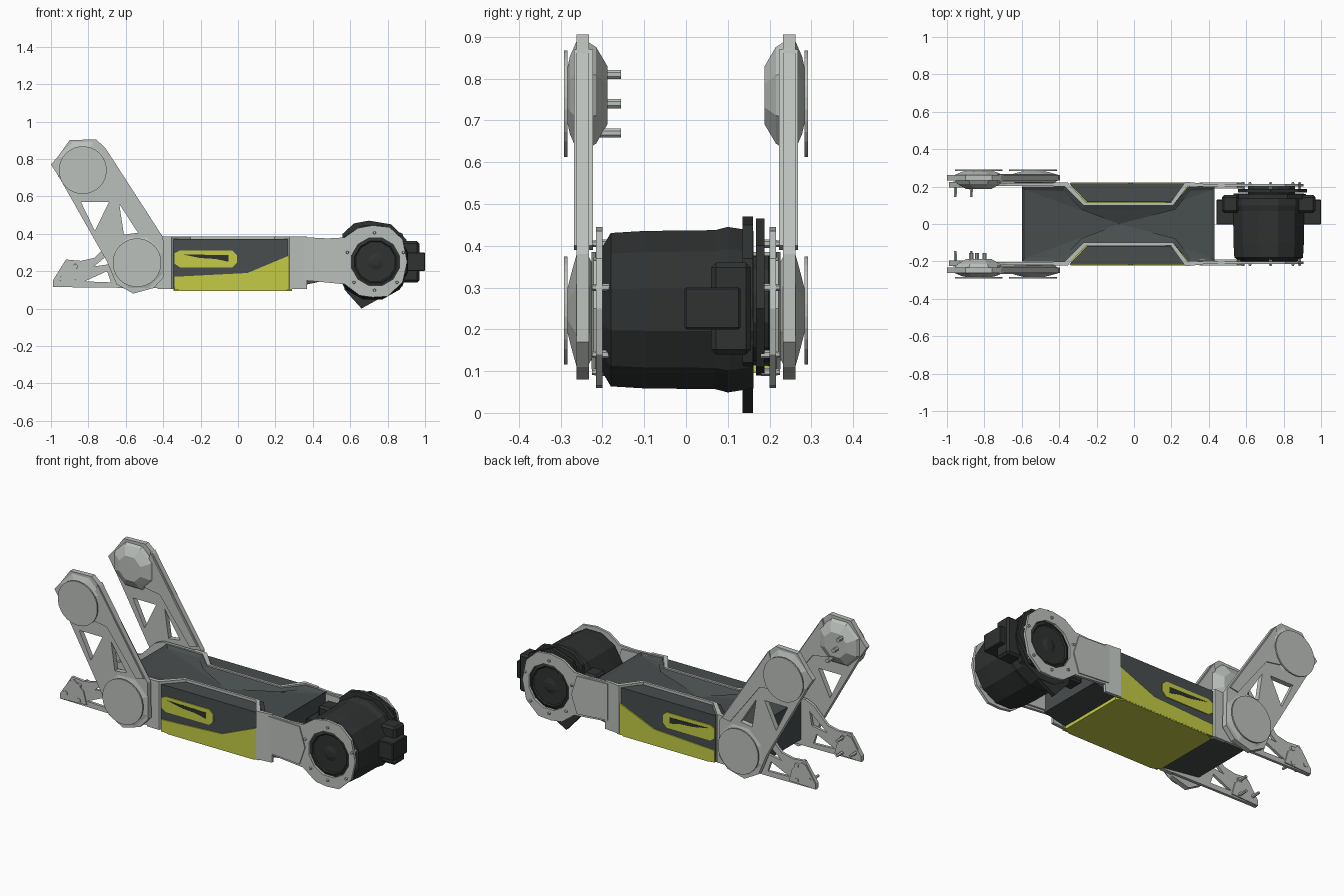
import bpy, bmesh, math
from mathutils import Matrix, Vector

if "Cube" in bpy.data.objects:
    bpy.data.objects.remove(bpy.data.objects["Cube"])

def mat(name, c):
    m = bpy.data.materials.new(name)
    m.diffuse_color = (*c, 1)
    m.use_nodes = True
    m.node_tree.nodes["Principled BSDF"].inputs["Base Color"].default_value = m.diffuse_color
    return m

LIGHT = mat("light_grey", (0.50, 0.53, 0.50))
DARK = mat("charcoal", (0.028, 0.032, 0.031))
SLATE = mat("slate", (0.065, 0.075, 0.075))
LIME = mat("lime", (0.55, 0.60, 0.06))

def finish(name, mesh, m, mirror=False):
    o = bpy.data.objects.new(name, mesh)
    bpy.context.collection.objects.link(o)
    mesh.materials.clear()
    mesh.materials.append(m)
    if mirror:
        mod = o.modifiers.new("mirror", 'MIRROR')
        mod.use_axis = (False, True, False)
    return o

def plate(name, loops, lo, hi, m, side=True, mirror=False):
    """Extrude outlines (first outer, rest holes): along y if side, else along z."""
    cu = bpy.data.curves.new(name, 'CURVE')
    cu.dimensions, cu.fill_mode, cu.extrude = '2D', 'BOTH', (hi - lo) / 2
    for pts in loops:
        s = cu.splines.new('POLY')
        s.points.add(len(pts) - 1)
        for p, (a, b) in zip(s.points, pts):
            p.co = (a, b, 0, 1)
        s.use_cyclic_u = True
    tmp = bpy.data.objects.new("tmp", cu)
    bpy.context.collection.objects.link(tmp)
    dg = bpy.context.evaluated_depsgraph_get()
    me = bpy.data.meshes.new_from_object(tmp.evaluated_get(dg))
    bpy.data.objects.remove(tmp)
    mid = (lo + hi) / 2
    if side:
        me.transform(Matrix.Translation((0, mid, 0)) @ Matrix.Rotation(math.pi / 2, 4, 'X'))
    else:
        me.transform(Matrix.Translation((0, 0, mid)))
    for p in me.polygons:
        p.use_smooth = False
    return finish(name, me, m, mirror)

def ngon(x, z, r, n, turn=0.5):
    return [(x + r * math.cos((i + turn) * math.tau / n),
             z + r * math.sin((i + turn) * math.tau / n)) for i in range(n)]

def lathe(name, x, z, prof, n, m, mirror=False):
    """Faceted solid around a y axis; prof holds (y, radius)."""
    bm = bmesh.new()
    rings = [[bm.verts.new((a, y, b)) for a, b in ngon(x, z, r, n)] for y, r in prof]
    for p, q in zip(rings, rings[1:]):
        for i in range(n):
            bm.faces.new((p[i], p[(i + 1) % n], q[(i + 1) % n], q[i]))
    bm.faces.new(rings[0])
    bm.faces.new(rings[-1])
    bmesh.ops.recalc_face_normals(bm, faces=bm.faces)
    me = bpy.data.meshes.new(name)
    bm.to_mesh(me)
    return finish(name, me, m, mirror)

def box(name, lo, hi, m, bevel=0.0, mirror=False):
    bm = bmesh.new()
    bmesh.ops.create_cube(bm, size=1)
    lo, hi = Vector(lo), Vector(hi)
    for v in bm.verts:
        v.co = Vector([c * s for c, s in zip(v.co, hi - lo)]) + (lo + hi) / 2
    if bevel:
        bmesh.ops.bevel(bm, geom=bm.edges[:], offset=bevel, segments=1, affect='EDGES')
    me = bpy.data.meshes.new(name)
    bm.to_mesh(me)
    return finish(name, me, m, mirror)

# Hourglass hull with a sunken, faceted deck
half = [(-0.60, .20), (-0.37, .20), (-0.27, .10), (0.21, .10), (0.29, .20), (0.43, .20)]
bm = bmesh.new()
outline = half + [(x, -y) for x, y in reversed(half)]
base = bm.faces.new([bm.verts.new((x, y, .112)) for x, y in outline])
ext = bmesh.ops.extrude_face_region(bm, geom=[base])["geom"]
bmesh.ops.translate(bm, verts=[g for g in ext if isinstance(g, bmesh.types.BMVert)], vec=(0, 0, .265))
bmesh.ops.recalc_face_normals(bm, faces=bm.faces)
for v in bm.verts:
    if v.co.z < .2 and (v.co.x < -.5 or v.co.x > .4):
        v.co.z += .03
top = max(bm.faces, key=lambda f: f.calc_center_median().z)
bmesh.ops.inset_region(bm, faces=[top], thickness=.025, depth=-.012)
bmesh.ops.poke(bm, faces=[top], offset=-.035)
me = bpy.data.meshes.new("hull")
bm.to_mesh(me)
finish("hull", me, SLATE)

# Folded light strip that follows the waist
outer = [(-0.43, .222), (-0.355, .222), (-0.255, .114), (0.195, .114), (0.275, .226), (0.37, .216)]
inner = [(-0.43, .200), (-0.37, .200), (-0.27, .100), (0.21, .100), (0.29, .205), (0.37, .200)]
plate("waist_strip", [outer + inner[::-1]], .105, .385, LIGHT, side=False, mirror=True)

# Side pods, lime belly and lime side panels
pod = [(-.345, .216), (-.25, .118), (.192, .118), (.268, .19), (.285, .216)]
plate("side_pod", [pod], .112, .372, SLATE, side=False, mirror=True)
belly = [(-.345, .20), (-.30, .222), (.25, .222), (.29, .20)]
plate("belly", [belly + [(x, -y) for x, y in belly[::-1]]], .095, .114, LIME, side=False)
plate("pod_lime_panel", [[(-.34, .10), (.29, .10), (.29, .29), (.05, .19), (-.34, .17)]],
      .212, .223, LIME, mirror=True)
plate("pod_lime_slot", [[(-.34, .24), (-.31, .22), (-.03, .22), (-.005, .245), (-.005, .285),
      (-.03, .31), (-.31, .31), (-.34, .295)]], .212, .221, LIME, mirror=True)
plate("slot_recess", [[(-.30, .29), (-.05, .285), (-.05, .25), (-.12, .265), (-.2, .27)]],
      .216, .223, DARK, mirror=True)

# Front arms with faceted rings
arm = [(.295, .107), (.36, .15), (.57, .13), (.65, .07), (.72, .06), (.80, .065), (.88, .14),
       (.905, .25), (.88, .37), (.81, .435), (.72, .445), (.64, .43), (.57, .38), (.48, .375),
       (.38, .38), (.295, .383)]
plate("front_arm", [arm, ngon(.735, .25, .132, 12)], .200, .215, LIGHT, mirror=True)
plate("arm_gusset", [[(.35, .16), (.55, .145), (.585, .25), (.55, .365), (.35, .372)]],
      .190, .221, LIGHT, mirror=True)

# Bolts on rings, tail and the left upper link
bolts = [(.73, .405), (.73, .098), (.585, .30), (.885, .30), (.62, .14), (.85, .14)]
for x, z in bolts:
    lathe("ring_bolt", x, z, [(.18, .010), (.205, .010), (.225, .007)], 6, LIGHT, True)
for x, z in [(-.955, .16), (-.87, .225), (-.87, .14)]:
    lathe("tail_pin", x, z, [(.145, .008), (.195, .010), (.195, .016), (.228, .014)], 6, LIGHT, True)
for x, z in [(-.80, .67), (-.84, .74), (-.87, .81)]:
    lathe("link_pin", x, z, [(-.26, .012), (-.155, .012)], 8, LIGHT)

# Front drum, spiky flange and lugs
lathe("drum", .72, .247, [(-.20, .155), (-.18, .19), (-.10, .195), (.07, .197), (.10, .205), (.162, .195)], 12, DARK)
plate("drum_flange", [[(.66, .0), (.75, .05), (.88, .12), (.92, .25), (.90, .37), (.82, .45),
      (.70, .47), (.62, .455), (.56, .40), (.545, .25), (.57, .10)]], .135, .160, DARK)
plate("flange_shield", [[(.70, .09), (.84, .11), (.925, .25), (.88, .40), (.73, .465), (.60, .42),
      (.555, .28), (.60, .13)]], .168, .188, DARK)
lathe("flange_core", .735, .25, [(.15, .13), (.20, .13)], 12, DARK)
for name, a, b, c, d in [("front_lug", .87, .97, .89, 1.0), ("rear_lug", .47, .56, .44, .55)]:
    box(name + "_base", (a, .06, .14), (b, .155, .36), DARK, .012)
    box(name, (c, -.003, .20), (d, .13, .30), DARK, .004)

# Motor faces inside the rings
lathe("motor_face", .735, .25, [(.17, .131), (.198, .131), (.206, .115), (.188, .095)], 12, DARK, True)
lathe("motor_hub", .735, .25, [(.18, .055), (.20, .045), (.207, .02)], 8, DARK, True)
for i in range(6):
    o = box("motor_spoke", (.02, .18, -.009), (.11, .199, .009), DARK)
    o.data.transform(Matrix.Translation((.735, 0, .25)) @ Matrix.Rotation(i * math.tau / 6 + .3, 4, 'Y'))
    o.modifiers.new("mirror", 'MIRROR').use_axis = (False, True, False)

# Rear lattice tail plates
tail = [(-.99, .115), (-.36, .108), (-.36, .382), (-.63, .382), (-.68, .36), (-.77, .27),
        (-.84, .255), (-.92, .262), (-.99, .15)]
plate("tail_plate", [tail, [(-.82, .145), (-.68, .14), (-.70, .20)],
      [(-.77, .225), (-.67, .24), (-.655, .32)]], .202, .218, LIGHT, mirror=True)
plate("tail_block", [[(-.99, .118), (-.82, .125), (-.84, .2), (-.90, .25), (-.93, .24), (-.99, .15)]],
      .196, .224, LIGHT, mirror=True)

# Raised rear links with openings, hubs and round caps
link = [(-.90, .90), (-.76, .905), (-.71, .86), (-.40, .38), (-.395, .17), (-.45, .11), (-.56, .08),
        (-.65, .13), (-.70, .25), (-.955, .70), (-1.0, .77), (-.965, .81)]
plate("rear_link", [link, [(-.84, .57), (-.69, .57), (-.765, .415)],
      [(-.635, .56), (-.535, .405), (-.61, .395)]], .232, .262, LIGHT, mirror=True)
plate("link_brace", [[(-.72, .87), (-.69, .82), (-.42, .40), (-.47, .39), (-.66, .64), (-.78, .66)]],
      .222, .268, LIGHT, mirror=True)
lathe("upper_hub", -.83, .76, [(.188, .075), (.215, .125), (.24, .142), (.262, .14), (.278, .10), (.288, .05)], 8, LIGHT, True)
lathe("lower_hub", -.535, .245, [(.205, .08), (.235, .145), (.262, .145), (.276, .09), (.285, .05)], 8, LIGHT, True)
for name, x, z, r in [("upper_cap", -.83, .74, .128), ("lower_cap", -.54, .245, .130)]:
    lathe(name, x, z, [(.284, r), (.292, r)], 28, LIGHT, True)
